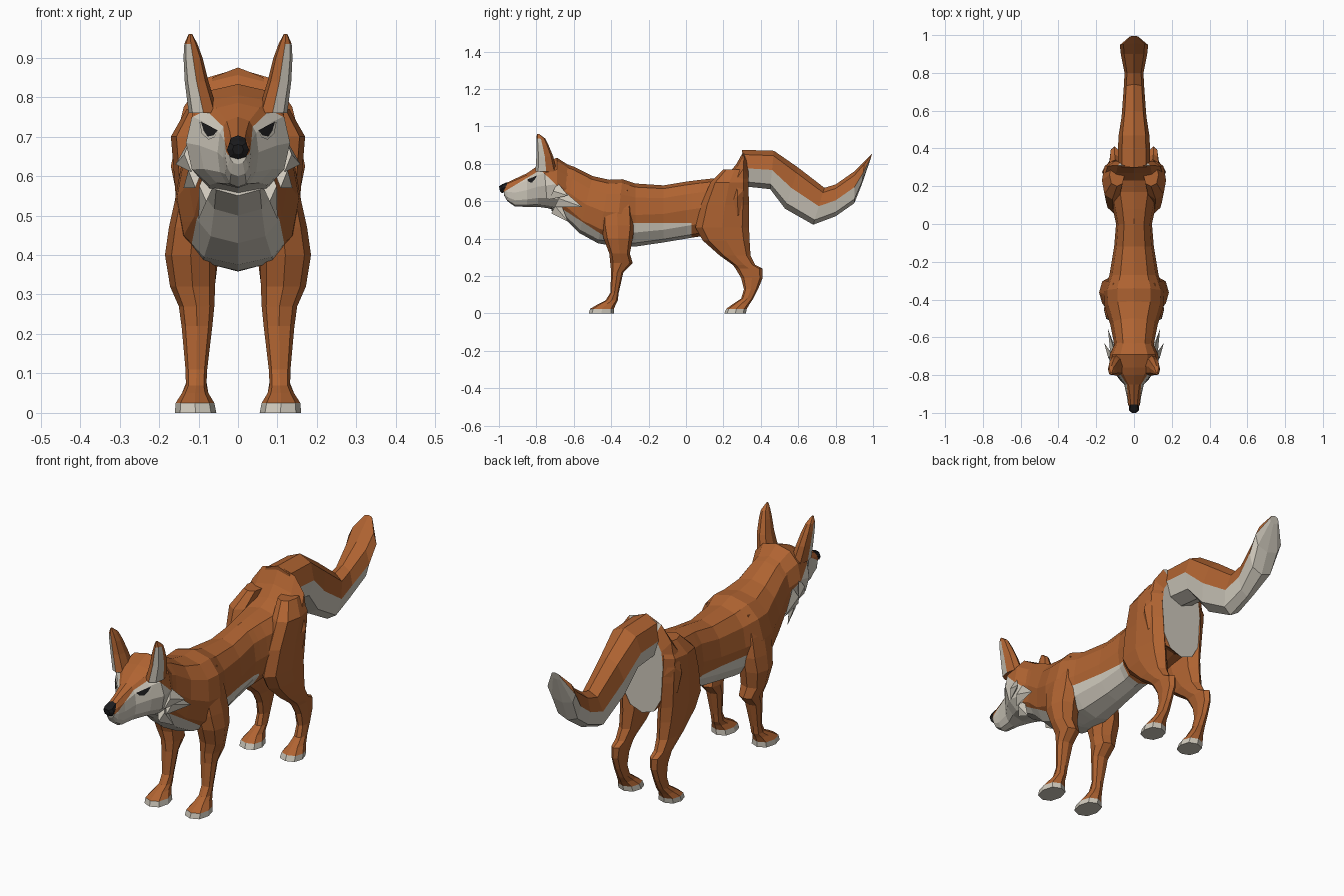
import bpy, bmesh, math
from mathutils import Vector
from mathutils.bvhtree import BVHTree

if "Cube" in bpy.data.objects:
    bpy.data.objects.remove(bpy.data.objects["Cube"])


def material(name, rgb):
    m = bpy.data.materials.new(name)
    m.diffuse_color = (*rgb, 1)
    m.use_nodes = True
    m.node_tree.nodes["Principled BSDF"].inputs["Base Color"].default_value = m.diffuse_color
    return m


MATS = [material("orange_fur", (0.43, 0.125, 0.031)),
        material("cream_fur", (0.62, 0.58, 0.50)),
        material("black", (0.012, 0.012, 0.013))]


def finish(name, bm, paint):
    """Recalculate normals, paint faces by rule and make the object."""
    bmesh.ops.recalc_face_normals(bm, faces=bm.faces)
    bm.normal_update()
    for f in bm.faces:
        f.material_index = paint(f.calc_center_median(), f.normal)
    me = bpy.data.meshes.new(name)
    bm.to_mesh(me)
    bm.free()
    for m in MATS:
        me.materials.append(m)
    ob = bpy.data.objects.new(name, me)
    bpy.context.collection.objects.link(ob)
    return ob


def loft(name, sections, n, paint, cuts=(), p=0.85):
    """Sections: (y0, z0, y1, z1, centre x, half width), rounded rings between two points."""
    bm = bmesh.new()
    power = lambda v: math.copysign(abs(v) ** p, v) if abs(v) > 1e-6 else 0
    rings = []
    for y0, z0, y1, z1, cx, hw in sections:
        ring = []
        for k in range(n):
            a = math.tau * k / n
            t = 0.5 + 0.5 * power(math.cos(a))
            ring.append(bm.verts.new((cx + hw * power(math.sin(a)),
                                      y1 + (y0 - y1) * t, z1 + (z0 - z1) * t)))
        rings.append(ring)
    for r, s in zip(rings, rings[1:]):
        for k in range(n):
            j = (k + 1) % n
            bm.faces.new((r[k], r[j], s[j], s[k]))
    bm.faces.new(rings[0])
    bm.faces.new(rings[-1])
    for co, no in cuts:
        bmesh.ops.bisect_plane(bm, geom=bm.verts[:] + bm.edges[:] + bm.faces[:],
                               plane_co=co, plane_no=no)
    return finish(name, bm, paint)


def along(rows):
    return [(a, b, c, d, 0, w) for a, b, c, d, w in rows]


def upright(rows, side):
    """Rows: (z, front y, back y, inner x, outer x)."""
    return [(yf, z, yb, z, side * (xi + xo) / 2, (xo - xi) / 2) for z, yf, yb, xi, xo in rows]


def slope(y0, z0, s):
    """A slanted colour border: cutting plane and a test for being under it."""
    return ((0, y0, z0), (0, -s, 1)), lambda c: c.z < z0 + s * (c.y - y0)


# Torso and neck, with cream chest, belly and rear
chest_cut, under_chest = slope(-0.57, 0.50, -0.65)


def paint_body(c, n):
    if n.y > 0.9 and c.y > 0.32:
        return 1
    if c.y < -0.30:
        return int(under_chest(c) or c.z < 0.385)
    return int(c.y < 0.03 and c.z < 0.485)


loft("body", along([
    (-.70, .82, -.72, .55, .10), (-.60, .785, -.64, .50, .108), (-.50, .735, -.57, .43, .125),
    (-.41, .715, -.47, .375, .155), (-.34, .718, -.38, .36, .16), (-.27, .695, -.27, .358, .13),
    (-.12, .685, -.12, .38, .105), (0, .705, 0, .40, .095), (.08, .715, .06, .41, .11),
    (.17, .725, .16, .42, .132), (.23, .75, .24, .44, .145), (.27, .80, .28, .45, .17),
    (.31, .872, .30, .44, .155), (.333, .82, .333, .41, .115)]), 12, paint_body,
    [chest_cut, ((0, 0, .485), (0, 0, 1)), ((0, -.30, 0), (0, 1, 0)), ((0, .03, 0), (0, 1, 0))])

# Tail, orange above and cream below
TAIL = [(.30, .875, .31, .68, .085), (.47, .87, .45, .665, .083), (.60, .78, .53, .56, .066),
        (.74, .672, .68, .475, .055), (.80, .69, .80, .52, .05), (.90, .76, .90, .59, .07),
        (.955, .815, .94, .69, .075), (.995, .855, .985, .82, .025)]


def paint_tail(c, n):
    mids = [((a + e) / 2, (b + d) / 2) for a, b, e, d, _ in TAIL]
    for (ya, za), (yb, zb) in zip(mids, mids[1:]):
        if c.y < yb or yb == mids[-1][0]:
            return int(c.z < za + (zb - za) * (c.y - ya) / (yb - ya))


loft("tail", along(TAIL), 8, paint_tail)

# Head and muzzle with cream mask
snout_cut, under_snout = slope(-0.90, 0.695, 0.6)
cheek_cut, under_cheek = slope(-0.78, 0.77, -0.95)
head = loft("head", along([
    (-.978, .688, -.972, .63, .022), (-.955, .70, -.955, .60, .032), (-.91, .722, -.915, .572, .038),
    (-.85, .75, -.85, .57, .052), (-.80, .785, -.79, .57, .098), (-.76, .805, -.74, .563, .132),
    (-.69, .833, -.69, .55, .128), (-.60, .775, -.62, .53, .09)]), 12,
    lambda c, n: int(under_snout(c) and under_cheek(c)), [snout_cut, cheek_cut])

loft("nose", along([(-1.0, .68, -.995, .655, .014), (-.985, .69, -.985, .643, .028),
                    (-.955, .703, -.965, .65, .024)]), 8, lambda c, n: 2)

bm = bmesh.new()
bm.from_mesh(head.data)
HEAD_TREE = BVHTree.FromBMesh(bm)
bm.free()


def face_plate(name, pts, side, lift, mat):
    """Thin plate laid on the front of the head; points in x and z."""
    bm = bmesh.new()
    mid = (sum(q[0] for q in pts) / len(pts), sum(q[1] for q in pts) / len(pts))
    vs = []
    for x, z in pts + [mid]:
        hit = HEAD_TREE.ray_cast(Vector((side * x, -2, z)), Vector((0, 1, 0)))[0]
        vs.append(bm.verts.new((side * x, (hit.y if hit else -.8) - lift, z)))
    for k in range(len(pts)):
        tri = [vs[-1], vs[k], vs[(k + 1) % len(pts)]]
        bm.faces.new(tri if side > 0 else tri[::-1])
    bm.normal_update()
    if sum(f.normal.y for f in bm.faces) > 0:
        bmesh.ops.reverse_faces(bm, faces=bm.faces)
    me = bpy.data.meshes.new(name)
    bm.to_mesh(me)
    bm.free()
    me.materials.append(MATS[mat])
    bpy.context.collection.objects.link(bpy.data.objects.new(name, me))


def tuft(name, base, tip, size, side):
    """Flat pointed lock of fur."""
    b, t = Vector(base), Vector(tip)
    up = Vector((0, size * 0.5, size))
    out = Vector((0.018, 0, 0))
    bm = bmesh.new()
    vs = [bm.verts.new((side * q.x, q.y, q.z)) for q in (b + up, b + out, b - up, b - out, t)]
    bm.faces.new(vs[:4])
    for k in range(4):
        bm.faces.new((vs[k], vs[(k + 1) % 4], vs[4]))
    finish(name, bm, lambda c, n: 1)


FRONT_LEG = [
    (.66, -.43, -.30, .05, .12), (.56, -.46, -.28, .05, .155), (.47, -.455, -.275, .05, .175),
    (.40, -.44, -.285, .055, .185), (.32, -.41, -.30, .058, .172), (.27, -.405, -.285, .06, .15),
    (.22, -.40, -.335, .065, .143), (.11, -.405, -.36, .078, .133), (.07, -.43, -.365, .08, .132),
    (.05, -.47, -.375, .075, .142), (.025, -.513, -.385, .06, .158), (0, -.52, -.385, .055, .16)]
HIND_LEG = [
    (.77, .20, .32, .05, .13), (.70, .13, .333, .06, .17), (.58, .08, .337, .06, .16),
    (.46, .05, .337, .05, .153), (.39, .09, .34, .05, .148), (.31, .18, .345, .06, .14),
    (.26, .25, .37, .07, .135), (.24, .265, .41, .075, .13), (.19, .295, .41, .08, .127),
    (.13, .31, .385, .083, .127), (.08, .295, .36, .08, .13), (.05, .25, .34, .075, .142),
    (.025, .215, .325, .06, .158), (0, .205, .32, .055, .16)]
EAR = [(.76, -.805, -.69, .05, .125), (.84, -.80, -.71, .075, .135), (.90, -.80, -.735, .09, .138),
       (.935, -.80, -.752, .103, .136), (.96, -.797, -.785, .116, .125)]

for side, tag in ((1, "left"), (-1, "right")):
    # Legs with cream paws
    paw = lambda c, n: int(c.z < 0.02)
    loft("front_leg_" + tag, upright(FRONT_LEG, side), 8, paw)
    loft("hind_leg_" + tag, upright(HIND_LEG, side), 8, paw)
    # Ears with cream lining
    loft("ear_" + tag, upright(EAR, side), 8,
         lambda c, n: int(n.x * side > 0 and n.y < -0.1 and 0.79 < c.z < 0.94))
    # Eyes
    face_plate("eye_rim_" + tag, [(.098, .738), (.052, .715), (.06, .698), (.075, .692), (.092, .708)],
               side, .005, 1)
    face_plate("eye_" + tag, [(.094, .738), (.052, .716), (.062, .703), (.077, .70), (.087, .715)],
               side, .008, 2)
    # Cheek fur
    tuft("cheek_tuft_upper_" + tag, (.118, -.71, .655), (.158, -.63, .63), .045, side)
    tuft("cheek_tuft_middle_" + tag, (.108, -.68, .615), (.138, -.555, .57), .045, side)
    tuft("cheek_tuft_lower_" + tag, (.08, -.70, .575), (.10, -.63, .49), .04, side)
